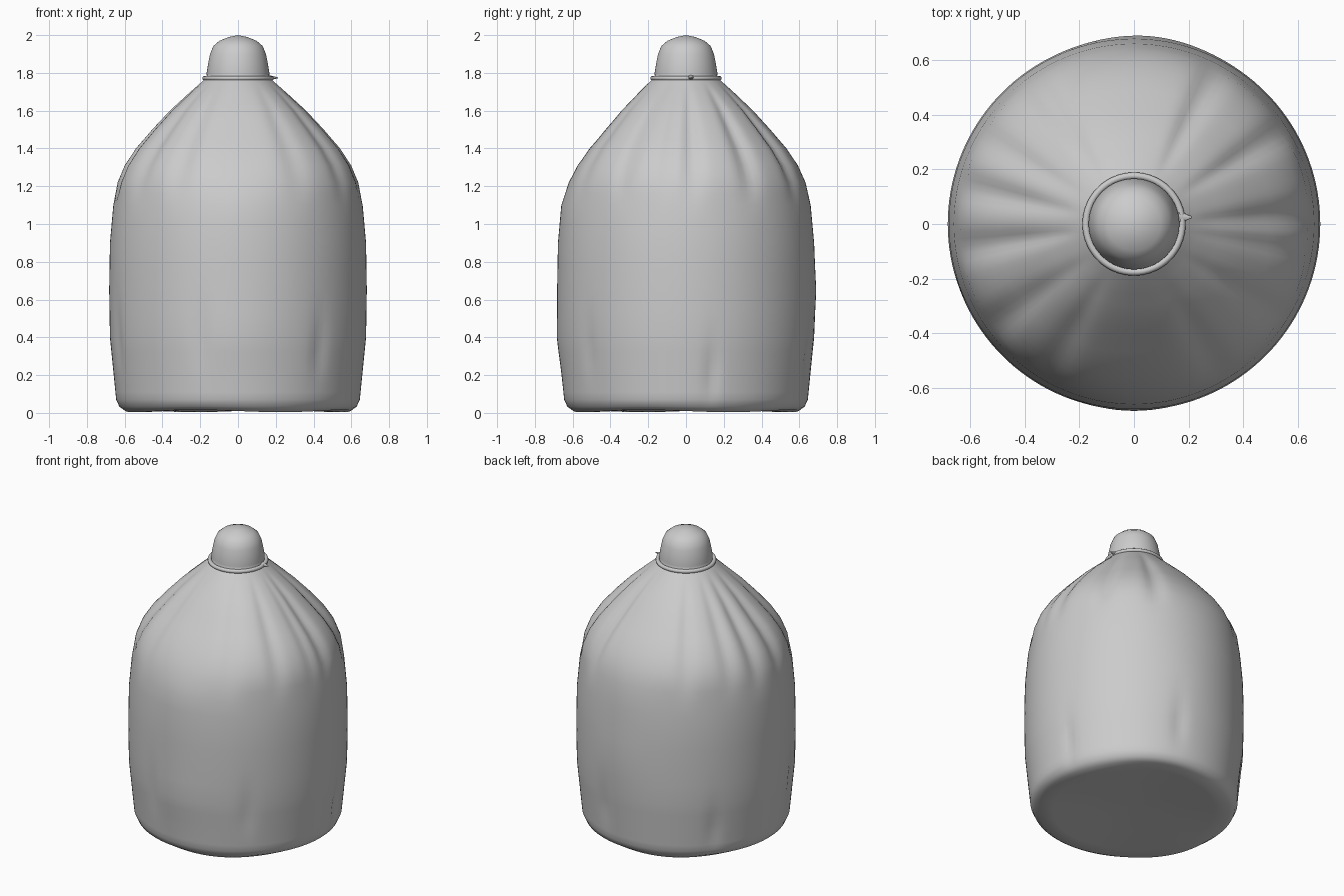
import bpy, bmesh, math

if "Cube" in bpy.data.objects:
    bpy.data.objects.remove(bpy.data.objects["Cube"])

SEG = 144

def smooth(obj, angle=60):
    bpy.ops.object.select_all(action='DESELECT')
    obj.select_set(True)
    bpy.context.view_layer.objects.active = obj
    bpy.ops.object.shade_smooth_by_angle(angle=math.radians(angle))

def lathe(name, profile, radius_fn):
    """Closed lathe: first and last profile points lie on the axis."""
    bm = bmesh.new()
    bottom = bm.verts.new((0, 0, profile[0][1]))
    top = bm.verts.new((0, 0, profile[-1][1]))
    rings = []
    for r, z in profile[1:-1]:
        ring = []
        for i in range(SEG):
            a = 2 * math.pi * i / SEG
            rr = radius_fn(r, z, a)
            ring.append(bm.verts.new((rr * math.cos(a), rr * math.sin(a), z)))
        rings.append(ring)
    for i in range(SEG):
        j = (i + 1) % SEG
        bm.faces.new((bottom, rings[0][j], rings[0][i]))
        bm.faces.new((top, rings[-1][i], rings[-1][j]))
        for lo, hi in zip(rings, rings[1:]):
            bm.faces.new((lo[i], lo[j], hi[j], hi[i]))
    mesh = bpy.data.meshes.new(name)
    bm.to_mesh(mesh)
    bm.free()
    obj = bpy.data.objects.new(name, mesh)
    bpy.context.collection.objects.link(obj)
    smooth(obj)
    return obj

# Shoulder creases: angle, half width (degrees), depth
CREASES = [(3, 5, .03), (-9, 4, .015), (32, 5, .03), (62, 5, .03), (125, 5, .02),
           (150, 5, .02), (168, 5, .03), (188, 5, .03), (216, 6, .025),
           (240, 6, .02), (300, 6, .015), (328, 5, .02)]
# Broad flattened areas of the shoulder at front, back and left
FLATS = [(270, 28, .04), (90, 25, .018), (180, 20, .008)]
# Dents (or bulges, when negative) in the wall: angle, width, depth, height
DENTS = [(12, 3, .015, .22), (75, 4, .012, .3), (140, 4, .012, .22), (200, 4, .012, .4),
         (253, 4, .012, .4), (310, 4, .012, .35), (85, 18, -.008, .65), (270, 18, -.006, .4)]

def bump(a, centre, width):
    d = (math.degrees(a) - centre + 180) % 360 - 180
    return math.exp(-(d / width) ** 2)

def sack_radius(r, z, a):
    if 1.1 < z < 1.74:
        w = math.sin(math.pi * (z - 1.1) / 0.64)
        r -= w * sum(d * bump(a, c, s) for c, s, d in CREASES + FLATS)
    elif 0.04 < z < 1.1:
        r -= sum(d * bump(a, c, s) * math.exp(-((z - h) / .14) ** 2) for c, s, d, h in DENTS)
    return r

# Sack body
control = [(0, .035), (.3, .028), (.5, .018), (.595, .016), (.628, .033), (.645, .07),
           (.653, .15), (.663, .25), (.678, .4), (.682, .65), (.678, .9), (.66, 1.1),
           (.643, 1.22), (.608, 1.31), (.55, 1.4), (.463, 1.5), (.367, 1.6),
           (.265, 1.69), (.2, 1.745), (.168, 1.775)]
profile = []
for (r0, z0), (r1, z1) in zip(control, control[1:]):
    n = 2 if z1 > .1 else 1
    profile += [(r0 + (r1 - r0) * k / n, z0 + (z1 - z0) * k / n) for k in range(n)]
# Gathered top above the tie
profile += [(.165, 1.775), (.166, 1.8), (.158, 1.85), (.148, 1.9), (.13, 1.943),
            (.098, 1.97), (.05, 1.99), (0, 2.0)]
body = lathe("sack_body", profile, sack_radius)
for v in body.data.vertices:
    if v.co.z < .02:
        a = math.atan2(v.co.y, v.co.x)
        v.co.z -= .006 * (1 + math.sin(4 * a))

# Tie cord round the neck
bpy.ops.mesh.primitive_torus_add(major_radius=.176, minor_radius=.013,
                                 major_segments=64, minor_segments=10,
                                 location=(0, 0, 1.772))
cord = bpy.context.object
cord.name = "tie_cord"
smooth(cord)

# Small cord end on the right
bpy.ops.mesh.primitive_cone_add(vertices=8, radius1=.024, radius2=.003, depth=.05,
                                location=(.188, .025, 1.774),
                                rotation=(0, math.pi / 2, 0))
knot = bpy.context.object
knot.name = "cord_end"
knot.scale.x = .6
smooth(knot)
